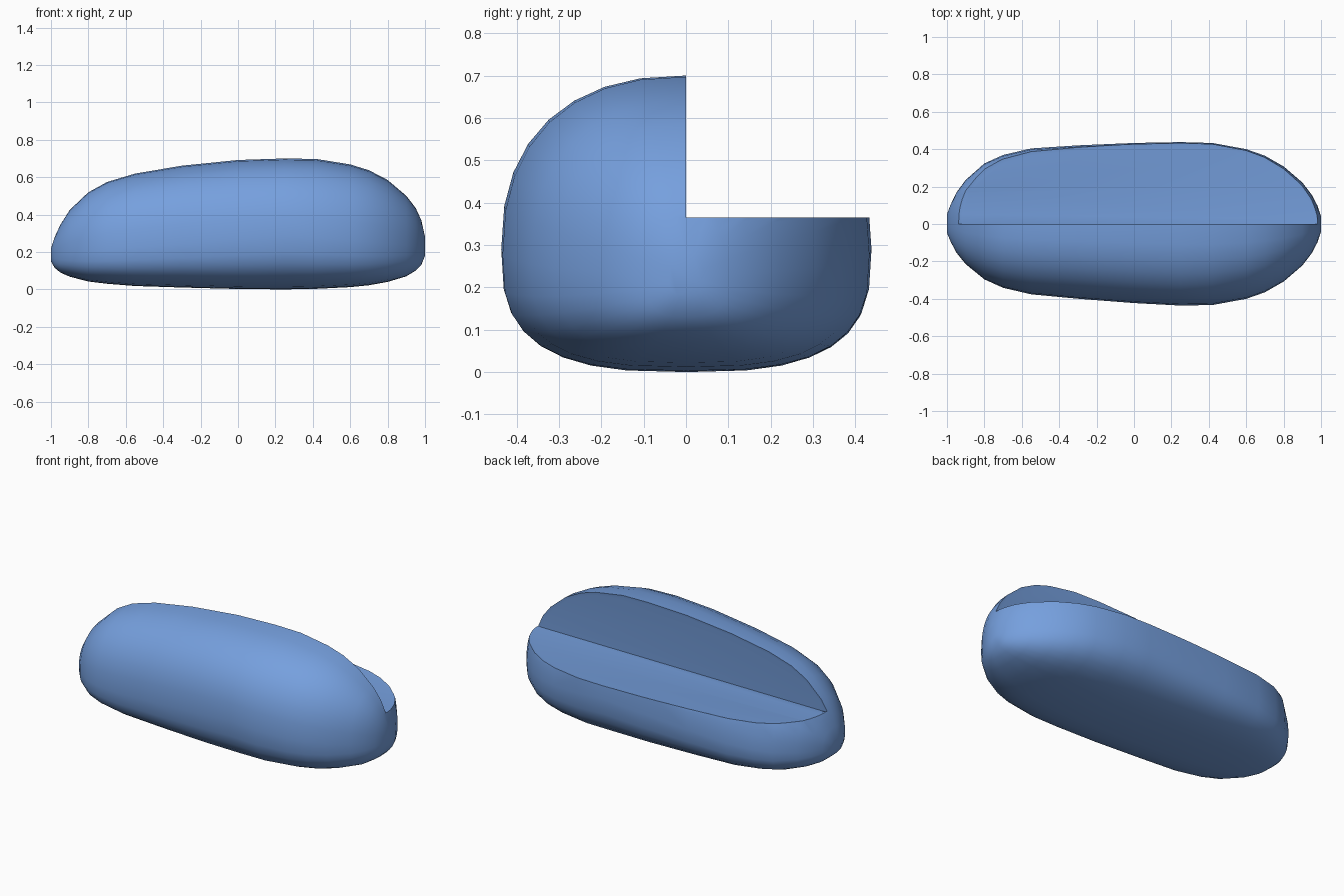
import bpy, bmesh, math
from mathutils import Vector

cube = bpy.data.objects.get("Cube")
if cube:
    bpy.data.objects.remove(cube, do_unlink=True)

blue = bpy.data.materials.new("soft blue")
blue.use_nodes = True
colour = (0.18, 0.35, 0.73, 1)
blue.diffuse_color = colour
blue.node_tree.nodes["Principled BSDF"].inputs["Base Color"].default_value = colour

# Stations along the loaf: x, bottom z, top z, half width
stations = [
    (-1, .15, .22, .05), (-.98, .115, .28, .10), (-.95, .09, .345, .16),
    (-.9, .068, .425, .225), (-.8, .042, .52, .31), (-.7, .03, .575, .355),
    (-.55, .018, .62, .39), (-.3, .01, .662, .41), (0, .002, .692, .428),
    (.25, 0, .70, .437), (.42, .003, .697, .433), (.6, .012, .668, .40),
    (.7, .022, .637, .365), (.8, .04, .585, .308), (.9, .07, .50, .222),
    (.95, .10, .435, .157), (.98, .13, .37, .10), (1, .18, .28, .04)]
SIDES = 32
CUT_Z = 0.365
SKIN = 0.019


def rounded(value, power):
    return math.copysign(abs(value) ** (2 / power), value)


def widest_height(x):
    if x < .25:
        return .185 + (x + 1) * .084
    return .29 - (x - .25) * .08


def section(bm, x, low, high, half):
    """Ring with a round top and a flatter, squarer underside."""
    mid = widest_height(x)
    shift = .014 * min(1, max(0, (.3 - x) / .8)) * min(1, half / .3)
    ring = []
    for i in range(SIDES):
        a = math.tau * i / SIDES
        c, s = math.cos(a), math.sin(a)
        power = 2.35 if s >= 0 else 2.9
        reach = high - mid if s >= 0 else mid - low
        ring.append(bm.verts.new((x, shift + half * rounded(c, power),
                                  mid + reach * rounded(s, power))))
    return ring


def finish(name, bm):
    mesh = bpy.data.meshes.new(name)
    bm.to_mesh(mesh)
    bm.free()
    obj = bpy.data.objects.new(name, mesh)
    bpy.context.collection.objects.link(obj)
    return obj


# Lofted loaf body
bm = bmesh.new()
rings = [section(bm, *s) for s in stations]
for a, b in zip(rings, rings[1:]):
    for i in range(SIDES):
        j = (i + 1) % SIDES
        bm.faces.new((a[i], a[j], b[j], b[i]))
bm.faces.new(rings[0])
bm.faces.new(rings[-1])
bmesh.ops.recalc_face_normals(bm, faces=bm.faces)
body = finish("loaf_body", bm)
body.data.materials.append(blue)

# Box that takes away the upper back quarter
bm = bmesh.new()
bmesh.ops.create_cube(bm, size=1)
for v in bm.verts:
    v.co = Vector((v.co.x * 4, v.co.y + .5, v.co.z + .5 + CUT_Z))
cutter = finish("quarter_cutter", bm)
cutter.hide_render = True
cutter.hide_viewport = False

bpy.context.view_layer.objects.active = body
body.select_set(True)
mod = body.modifiers.new("quarter_cut", 'BOOLEAN')
mod.operation = 'DIFFERENCE'
mod.solver = 'EXACT'
mod.object = cutter
bpy.ops.object.modifier_apply(modifier=mod.name)
bpy.data.objects.remove(cutter, do_unlink=True)

# Thin skin rim around the exposed core
bm = bmesh.new()
bm.from_mesh(body.data)
bmesh.ops.remove_doubles(bm, verts=bm.verts, dist=.0005)
bm.normal_update()
cut = []
for f in bm.faces:
    wall = f.normal.y > .99 and all(abs(v.co.y) < .001 for v in f.verts)
    floor = f.normal.z > .99 and all(abs(v.co.z - CUT_Z) < .001 for v in f.verts)
    if wall or floor:
        cut.append(f)
bmesh.ops.inset_region(bm, faces=cut, thickness=SKIN, depth=-.003,
                       use_boundary=True, use_even_offset=True)
bm.to_mesh(body.data)
bm.free()

bpy.ops.object.shade_smooth_by_angle(angle=math.radians(32))
